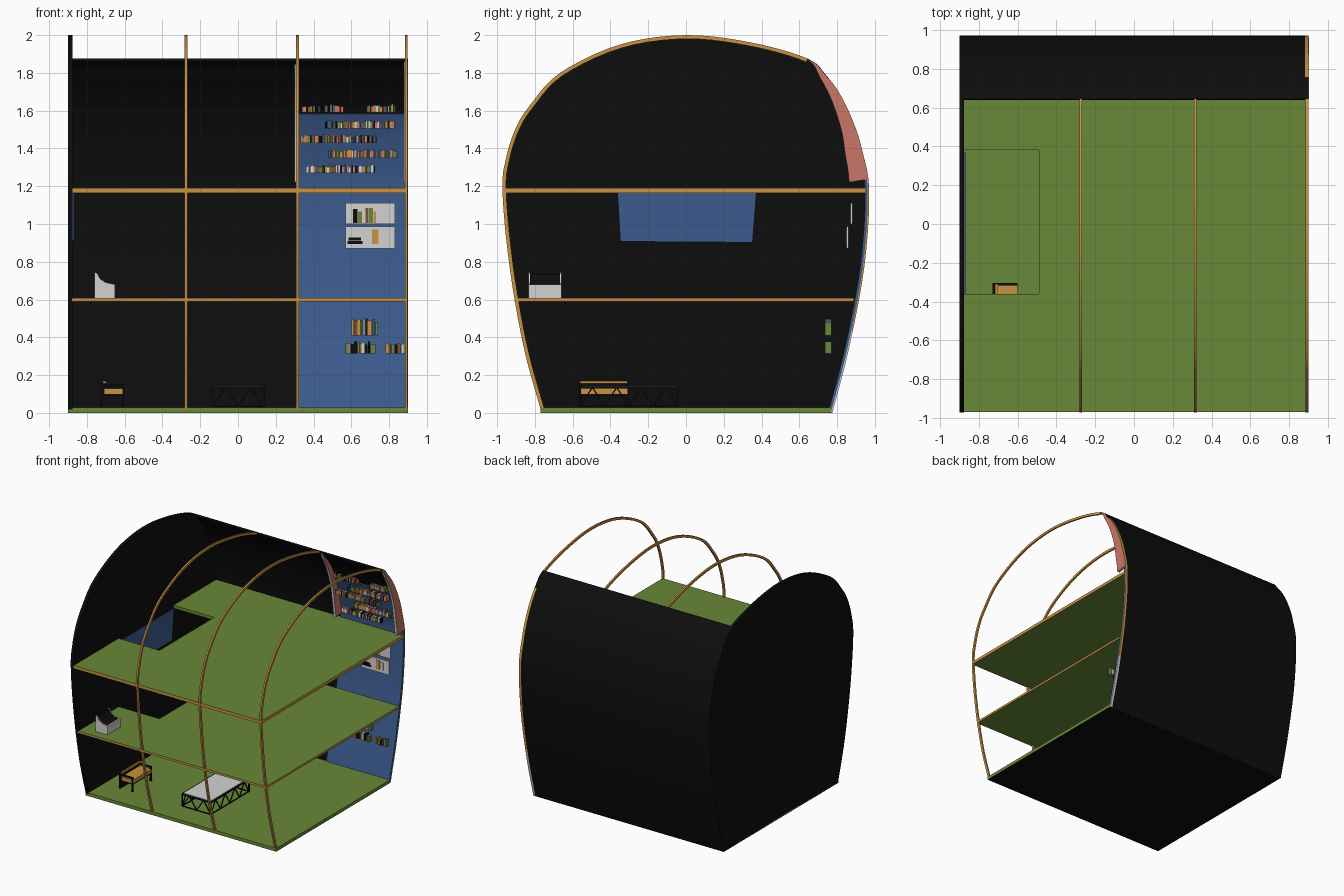
import bpy, bmesh, math, random
from mathutils import Vector

random.seed(4)
if "Cube" in bpy.data.objects:
    bpy.data.objects.remove(bpy.data.objects["Cube"])

# Materials
COLOURS = {
    "black": (.004, .004, .004), "green": (.14, .25, .04), "blue": (.045, .105, .27),
    "orange": (.58, .29, .055), "pink": (.6, .18, .14), "white": (.65, .65, .65),
    "brown": (.2, .085, .03),
}
MATS = {}
for key, rgb in COLOURS.items():
    m = bpy.data.materials.new(key)
    m.use_nodes = True
    m.diffuse_color = (*rgb, 1)
    m.node_tree.nodes["Principled BSDF"].inputs["Base Color"].default_value = (*rgb, 1)
    MATS[key] = m


def finish(name, bm, colours, rule=None, smooth=False):
    """Turn a bmesh into an object; rule picks a colour name per face."""
    bmesh.ops.recalc_face_normals(bm, faces=bm.faces)
    if rule:
        for f in bm.faces:
            f.material_index = colours.index(rule(f))
    mesh = bpy.data.meshes.new(name)
    bm.to_mesh(mesh)
    bm.free()
    for c in colours:
        mesh.materials.append(MATS[c])
    ob = bpy.data.objects.new(name, mesh)
    bpy.context.collection.objects.link(ob)
    if smooth:
        bpy.ops.object.select_all(action='DESELECT')
        ob.select_set(True)
        bpy.context.view_layer.objects.active = ob
        bpy.ops.object.shade_smooth_by_angle(angle=math.radians(30))
    return ob


def add_box(bm, x0, x1, y0, y1, z0, z1):
    v = bmesh.ops.create_cube(bm, size=1)["verts"]
    bmesh.ops.scale(bm, vec=(x1 - x0, y1 - y0, z1 - z0), verts=v)
    bmesh.ops.translate(bm, vec=((x0 + x1) / 2, (y0 + y1) / 2, (z0 + z1) / 2), verts=v)


def boxes(name, colour, *dims):
    bm = bmesh.new()
    for d in dims:
        add_box(bm, *d)
    return finish(name, bm, [colour])


def prism(name, outline, depth, colours, rule=None, smooth=False):
    """Extrude a closed outline of 3D points along a vector."""
    bm = bmesh.new()
    face = bm.faces.new([bm.verts.new(p) for p in outline])
    new = bmesh.ops.extrude_face_region(bm, geom=[face])["geom"]
    bmesh.ops.translate(bm, vec=depth, verts=[g for g in new if isinstance(g, bmesh.types.BMVert)])
    return finish(name, bm, colours, rule, smooth)


def beam(bm, a, b, r):
    a, b = Vector(a), Vector(b)
    v = bmesh.ops.create_cube(bm, size=1)["verts"]
    bmesh.ops.scale(bm, vec=(r, r, (b - a).length), verts=v)
    bmesh.ops.rotate(bm, matrix=(b - a).to_track_quat('Z', 'Y').to_matrix(), verts=v)
    bmesh.ops.translate(bm, vec=(a + b) / 2, verts=v)


# Cross-section of the house as (y, z), front foot over the roof to back foot
KEYS = [(-.765, 0), (-.86, .35), (-.935, .78), (-.972, 1.18), (-.95, 1.36), (-.90, 1.51),
        (-.825, 1.63), (-.667, 1.80), (-.35, 1.95), (0, 2), (.35, 1.96), (.645, 1.875),
        (.74, 1.79), (.82, 1.68), (.89, 1.53), (.93, 1.4), (.97, 1.18), (.945, .78),
        (.865, .35), (.775, 0)]
STEP = 5


def spline(keys):
    k = [Vector(p) for p in keys]
    k = [2 * k[0] - k[1]] + k + [2 * k[-1] - k[-2]]
    out = []
    for a, b, c, d in zip(k, k[1:], k[2:], k[3:]):
        for i in range(STEP):
            t = i / STEP
            out.append(.5 * (2 * b + (c - a) * t + (2 * a - 5 * b + 4 * c - d) * t * t
                             + (3 * b - a - 3 * c + d) * t ** 3))
    return out + [k[-2]]


PATH = spline(KEYS)
PATH = [Vector((p.x, min(p.y, 2))) for p in PATH]
TOP = 11 * STEP
ARCH, BACK = PATH[:TOP + 1], PATH[TOP:]


def inward(pts, i, d):
    t = (pts[min(i + 1, len(pts) - 1)] - pts[max(i - 1, 0)]).normalized()
    return pts[i] + Vector((t.y, -t.x)) * d


def band(name, pts, t0, t1, x0, x1, colours, rule=None):
    """Strip following the section, from inward depth t0 to t1 (t1 may vary along it)."""
    bm = bmesh.new()
    rings = []
    for i in range(len(pts)):
        depth = t1(i / (len(pts) - 1)) if callable(t1) else t1
        o, n = inward(pts, i, t0), inward(pts, i, depth)
        rings.append([bm.verts.new(c) for c in ((x0, *o), (x1, *o), (x1, *n), (x0, *n))])
    for a, b in zip(rings, rings[1:]):
        for j in range(4):
            bm.faces.new((a[j], a[j - 1], b[j - 1], b[j]))
    bm.faces.new(rings[0])
    bm.faces.new(rings[-1])
    return finish(name, bm, colours, rule, True)


# Shell: closed end wall, curved back, blue lining and coloured rim
prism("end_wall", [(-.9, *p) for p in PATH], (.025, 0, 0), ["black"], smooth=True)
band("back_shell", BACK, 0, .014, -.9, .88, ["black"])
band("back_lining", [p for p in BACK if p.y < 1.6], .006, .022, .305, .899, ["blue"])


def rim_colour(f):
    z = f.calc_center_median().z
    return "black" if z > 1.76 else "orange" if z > .4 else "white"


band("back_rim", BACK, 0, .008, .88, .9, ["black", "orange", "white"], rim_colour)

# Arched ribs and the tapered side panels of the upper bookcase
for label, x in (("right", -.275), ("middle", .315), ("left", .891)):
    band(label + "_rib", ARCH, 0, .02, x - .007, x + .007, ["orange"])
upper = [p for p in BACK if p.y > 1.18]
for label, x in (("inner", .306), ("outer", .886)):
    band(label + "_bookcase_side", upper, .003, lambda s: .004 + .1 * s ** .75, x - .008, x + .0145,
         ["pink", "white"], lambda f: "pink" if abs(f.normal.x) > .5 else "white")

# Ground slab and the two upper floors with stairwell openings
prism("ground_floor", [(-.9, -.77, 0), (.9, -.77, 0), (.9, .77, 0), (-.9, .77, 0)], (0, 0, .028),
      ["green", "black"], lambda f: "black" if f.normal.z < -.5 else "green")


def floor(name, z, h, y0, y1):
    pts = [(-.88, y0), (.898, y0), (.898, y1), (-.88, y1), (-.88, .38), (-.49, .38),
           (-.49, -.36), (-.88, -.36)]

    def colour(f):
        c = f.calc_center_median()
        return "orange" if abs(f.normal.z) < .5 and (c.x > .89 or c.y < y0 + .01) else "green"
    prism(name, [(x, y, z) for x, y in pts], (0, 0, h), ["green", "orange"], colour)


floor("middle_floor", .59, .018, -.908, .89)
floor("upper_floor", 1.165, .026, -.968, .958)

# Blue panel on the end wall by the stairwell
prism("wall_panel", [(-.875, -.36, 1.165), (-.875, .37, 1.165), (-.875, .35, .905),
                     (-.875, -.345, .91)], (.006, 0, 0), ["blue"])

# Books
SPINES = ["orange", "green", "blue", "pink", "brown", "white", "black"]


def books(name, x0, x1, y, z, height, depth, width=.011):
    bm = bmesh.new()
    tint = {}
    x = x0
    while x < x1:
        w = width * random.uniform(.7, 1.3)
        start = len(bm.faces)
        add_box(bm, x, x + w * .9, y, y + depth, z, z + height * random.uniform(.7, 1))
        c = random.choice(SPINES)
        bm.faces.ensure_lookup_table()
        for f in bm.faces[start:]:
            f.material_index = SPINES.index(c)
        x += w
    finish(name, bm, SPINES)


for i, (x0, x1, z) in enumerate([(.34, .55, 1.59), (.68, .83, 1.59), (.46, .82, 1.505),
                                 (.33, .73, 1.43), (.48, .84, 1.35), (.36, .72, 1.27)]):
    books(f"upper_books_{i + 1}", x0, x1, .885 - (z - 1.27) * .26, z, .045, .035)
for i, (x0, x1, z, h) in enumerate([(.6, .73, .41, .09), (.57, .72, .315, .065), (.78, .88, .315, .065)]):
    books(f"lower_books_{i + 1}", x0, x1, .735, z, h, .035, .014)

# White display panels with larger books
boxes("display_panels", "white", (.57, .83, .872, .882, 1, 1.11), (.57, .83, .85, .86, .87, .987))
books("display_books_top", .61, .72, .868, 1.005, .08, .004, .02)
books("display_books_low", .71, .78, .846, .895, .085, .004, .03)
boxes("stacked_books", "black", (.58, .66, .846, .85, .895, .91), (.585, .65, .846, .85, .912, .928))

# White armchair on the middle floor
arm = [(-.76, .608), (-.65, .608), (-.65, .68), (-.70, .69), (-.73, .71), (-.745, .74), (-.76, .745)]
for label, y in (("front", -.835), ("back", -.668)):
    prism(f"armchair_{label}_arm", [(x, y, z) for x, z in arm], (0, .008, 0), ["white"])
boxes("armchair_seat", "white", (-.76, -.65, -.827, -.668, .608, .68))
prism("armchair_cushion", [(x, -.827, z) for x, z in
      [(-.758, .68), (-.66, .68), (-.70, .688), (-.73, .705), (-.75, .735), (-.758, .738)]],
      (0, .159, 0), ["black"])

# Wooden bench chair on the ground floor
boxes("bench_cushions", "orange", (-.71, -.6, -.56, -.31, .1, .13), (-.715, -.7, -.56, -.31, .155, .17))
boxes("bench_frame", "black", (-.73, -.715, -.56, -.31, .03, .16),
      *[(x, x + .012, y, y + .012, .028, .15) for x in (-.73, -.612) for y in (-.565, -.317)],
      *[(-.73, -.6, y, y + .012, .14, .152) for y in (-.565, -.317)],
      (-.72, -.6, -.56, -.31, .09, .1))

# Bed with a trussed frame
boxes("mattress", "white", (-.128, .128, -.552, -.052, .128, .143))
corners = [(-.135, -.56), (.135, -.56), (.135, -.045), (-.135, -.045)]
bm = bmesh.new()
for i, (a, b) in enumerate(zip(corners, corners[1:] + corners[:1])):
    a, b = Vector((*a, 0)), Vector((*b, 0))
    lo, hi = Vector((0, 0, .035)), Vector((0, 0, .135))
    beam(bm, a + lo, b + lo, .007)
    beam(bm, a + hi, b + hi, .01)
    beam(bm, a + lo, a + hi, .01)
    n = 4 if i % 2 == 0 else 8
    for j in range(n):
        p, q = a.lerp(b, j / n), a.lerp(b, (j + 1) / n)
        beam(bm, p + (hi if j % 2 else lo), q + (lo if j % 2 else hi), .007)
finish("bed_frame", bm, ["black"])
